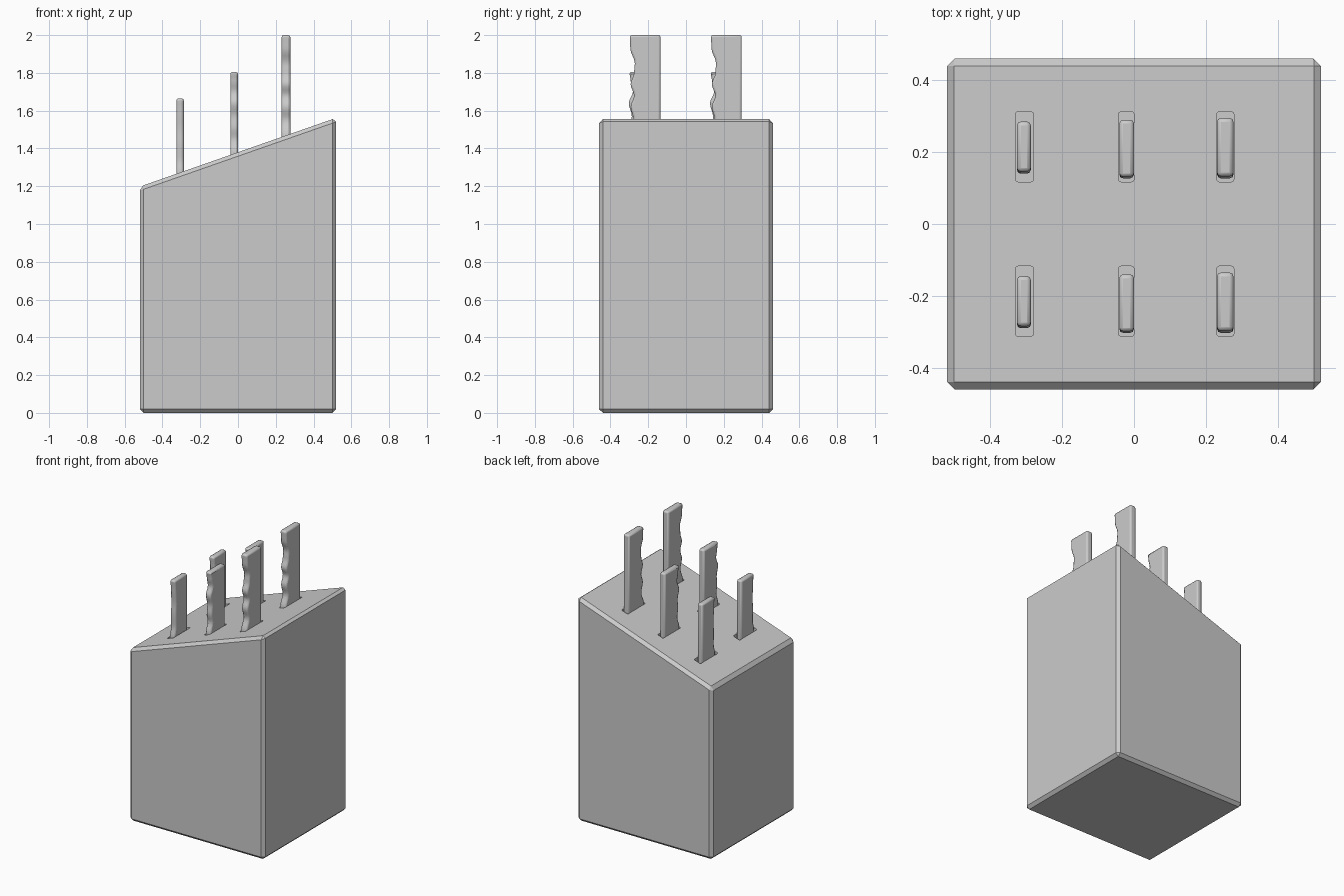
import bpy, bmesh, math

if "Cube" in bpy.data.objects:
    bpy.data.objects.remove(bpy.data.objects["Cube"])


def prism(name, outline, axis, lo, hi, bevel, segments):
    """Extrude a 2D outline (x,z or y,z) along axis 'y' or 'x' and bevel its edges."""
    bm = bmesh.new()
    place = (lambda u, v, d: (u, d, v)) if axis == 'y' else (lambda u, v, d: (d, u, v))
    a = [bm.verts.new(place(u, v, lo)) for u, v in outline]
    b = [bm.verts.new(place(u, v, hi)) for u, v in outline]
    n = len(a)
    bm.faces.new(a)
    bm.faces.new(b[::-1])
    for i in range(n):
        j = (i + 1) % n
        bm.faces.new((a[i], b[i], b[j], a[j]))
    bmesh.ops.recalc_face_normals(bm, faces=bm.faces)
    me = bpy.data.meshes.new(name)
    bm.to_mesh(me)
    bm.free()
    ob = bpy.data.objects.new(name, me)
    bpy.context.collection.objects.link(ob)
    m = ob.modifiers.new("bevel", 'BEVEL')
    m.width = bevel
    m.segments = segments
    m.limit_method = 'ANGLE'
    m.angle_limit = math.radians(40 if axis == 'x' else 10)
    m.use_clamp_overlap = False
    return ob


def smooth_edge(points, steps=4):
    """Cosine-interpolate (y, z) grip points into a soft wave."""
    out = []
    for (y0, z0), (y1, z1) in zip(points, points[1:]):
        for k in range(steps):
            t = k / steps
            e = (1 - math.cos(math.pi * t)) / 2
            out.append((y0 + (y1 - y0) * e, z0 + (z1 - z0) * t))
    return out + [points[-1]]


def top_z(x):
    return 1.38 + 0.35 * x


# Wooden block with a sloping top
block = prism("knife_block", [(-0.52, 0), (0.52, 0), (0.52, top_z(0.52)), (-0.52, top_z(-0.52))],
              'y', -0.46, 0.46, 0.02, 1)

# Per size: slot x range, handle x range, straight edge y, wavy edge from top down
SLOT_DEPTH = 0.12
knives = {
    "small": ((-0.33, -0.28), (-0.326, -0.287), 0.07,
              [(-0.07, 1.665), (-0.066, 1.6), (-0.06, 1.5), (-0.064, 1.42), (-0.062, 1.34),
               (-0.075, 1.27), (-0.075, 1.15)]),
    "medium": ((-0.043, 0.0), (-0.041, 0.0), 0.075,
               [(-0.085, 1.805), (-0.078, 1.76), (-0.066, 1.70), (-0.088, 1.64), (-0.072, 1.57),
                (-0.078, 1.51), (-0.068, 1.45), (-0.088, 1.38), (-0.088, 1.25)]),
    "large": ((0.23, 0.278), (0.231, 0.277), 0.08,
              [(-0.083, 2.0), (-0.08, 1.93), (-0.056, 1.85), (-0.06, 1.80), (-0.078, 1.74),
               (-0.06, 1.68), (-0.078, 1.62), (-0.062, 1.55), (-0.088, 1.47), (-0.088, 1.34)]),
}

# Slot cutters gathered in one hidden helper
cut = bmesh.new()
for row, yc in (("front", -0.215), ("back", 0.215)):
    for size, (slot, hx, back, wave) in knives.items():
        xc = sum(slot) / 2
        r = bmesh.ops.create_cube(cut, size=1)
        for v in r["verts"]:
            v.co.x = xc + v.co.x * (slot[1] - slot[0])
            v.co.y = yc + v.co.y * 0.195
            v.co.z = top_z(v.co.x) + (0.1 if v.co.z > 0 else -SLOT_DEPTH)
        # Handle with a finger-grip edge facing the front
        edge = smooth_edge(wave)
        outline = [(yc + y, z) for y, z in edge]
        outline += [(yc + back, wave[-1][1]), (yc + back, wave[0][1])]
        h = prism(f"{size}_{row}_handle", outline, 'x', hx[0], hx[1], 0.011, 2)
        bpy.context.view_layer.objects.active = h
        bpy.ops.object.select_all(action='DESELECT')
        h.select_set(True)
        bpy.ops.object.shade_smooth_by_angle(angle=math.radians(35))

upright = [e for e in cut.edges
           if abs(e.verts[0].co.x - e.verts[1].co.x) < 1e-5
           and abs(e.verts[0].co.y - e.verts[1].co.y) < 1e-5]
bmesh.ops.bevel(cut, geom=upright, offset=0.007, segments=2, profile=0.5, affect='EDGES')
me = bpy.data.meshes.new("slot_cutter")
cut.to_mesh(me)
cut.free()
cutter = bpy.data.objects.new("slot_cutter", me)
bpy.context.collection.objects.link(cutter)

# Carve the slots, then drop the helper
m = block.modifiers.new("slots", 'BOOLEAN')
m.operation = 'DIFFERENCE'
m.solver = 'EXACT'
m.object = cutter
bpy.ops.object.select_all(action='DESELECT')
bpy.context.view_layer.objects.active = block
block.select_set(True)
for mod in ("bevel", "slots"):
    bpy.ops.object.modifier_apply(modifier=mod)
bpy.data.objects.remove(cutter)
